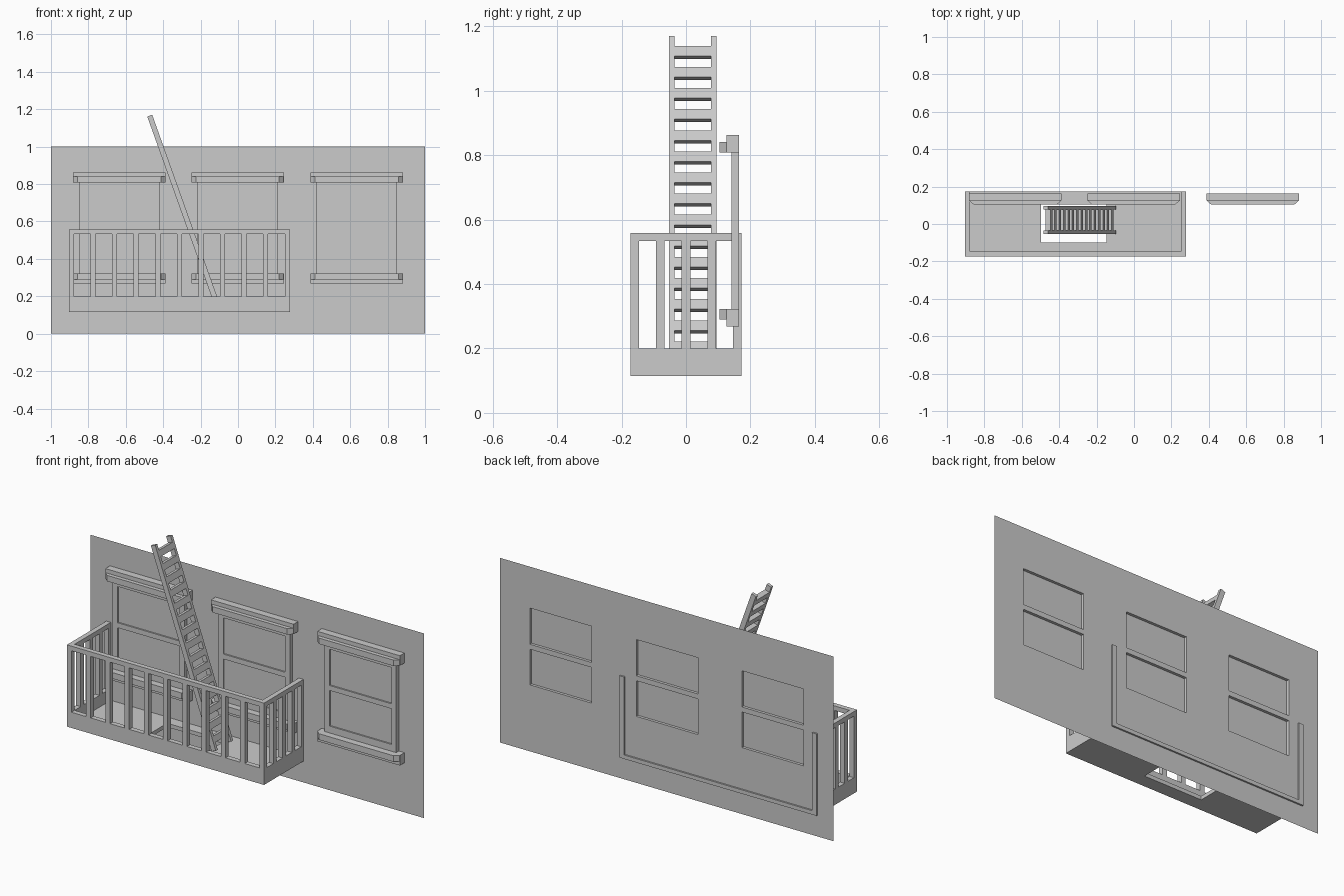
import bpy, bmesh
from math import atan2
from mathutils import Matrix, Vector

if "Cube" in bpy.data.objects:
    bpy.data.objects.remove(bpy.data.objects["Cube"])


def finish(name, bm):
    bmesh.ops.recalc_face_normals(bm, faces=bm.faces[:])
    me = bpy.data.meshes.new(name)
    bm.to_mesh(me)
    bm.free()
    ob = bpy.data.objects.new(name, me)
    bpy.context.collection.objects.link(ob)
    return ob


def add_box(bm, x, y, z):
    """Box from (min, max) ranges."""
    mid = Vector([(a + b) / 2 for a, b in (x, y, z)])
    size = [b - a for a, b in (x, y, z)]
    bmesh.ops.create_cube(bm, size=1, matrix=Matrix.Translation(mid) @ Matrix.Diagonal((*size, 1)))


def sheet(name, us, vs, holes, place, thickness=0):
    """Flat grid sheet with some cells left open, optionally thickened about its mid plane."""
    bm = bmesh.new()
    grid = [[bm.verts.new(place(u, v)) for v in vs] for u in us]
    for i in range(len(us) - 1):
        for j in range(len(vs) - 1):
            if (i, j) not in holes:
                bm.faces.new((grid[i][j], grid[i + 1][j], grid[i + 1][j + 1], grid[i][j + 1]))
    loose = [v for v in bm.verts if not v.link_faces]
    bmesh.ops.delete(bm, geom=loose, context='VERTS')
    ob = finish(name, bm)
    if thickness:
        mod = ob.modifiers.new("thickness", 'SOLIDIFY')
        mod.thickness = thickness
        mod.offset = 0
    return ob


WALL_Y = 0.164
CENTRES = (-0.635, -0.002, 0.635)
FRAME_W, PANE_W = 0.2145, 0.185

# facade wall with three window openings
wall_x = [-1] + [c + s * FRAME_W for c in CENTRES for s in (-1, 1)] + [1]
sheet("wall", wall_x, [0, 0.32, 0.81, 1], {(1, 1), (3, 1), (5, 1)},
      lambda u, v: (u, WALL_Y, v))


def ledge(name, cx, z_box, z_lip):
    """Lintel or sill: a slab with a narrower chamfered lip in front."""
    bm = bmesh.new()
    add_box(bm, (cx - 0.2475, cx + 0.2475), (0.125, WALL_Y), z_box)
    outline = [(-0.2475, 0.126), (0.2475, 0.126), (0.2225, 0.104), (-0.2225, 0.104)]
    face = bm.faces.new([bm.verts.new((cx + x, y, z_lip[0])) for x, y in outline])
    ext = bmesh.ops.extrude_face_region(bm, geom=[face])["geom"]
    bmesh.ops.translate(bm, vec=(0, 0, z_lip[1] - z_lip[0]),
                        verts=[g for g in ext if isinstance(g, bmesh.types.BMVert)])
    bm.faces.new([v for v in face.verts][::-1]) if not face.is_valid else None
    finish(name, bm)


# windows: frame, glass, lintel and sill
for n, c in enumerate(CENTRES, 1):
    sheet(f"window_frame_{n}", [c - FRAME_W, c - PANE_W, c + PANE_W, c + FRAME_W],
          [0.32, 0.36, 0.553, 0.58, 0.776, 0.81], {(1, 1), (1, 3)},
          lambda u, v: (u, 0.1525, v), 0.023)
    sheet(f"window_glass_{n}", [c - PANE_W, c + PANE_W], [0.36, 0.776], set(),
          lambda u, v: (u, 0.149, v))
    ledge(f"lintel_{n}", c, (0.809, 0.863), (0.809, 0.841))
    ledge(f"sill_{n}", c, (0.268, 0.323), (0.29, 0.323))

# balcony floor with ladder hatch
X0, X1, Y0, Y1, T = -0.904, 0.277, -0.173, 0.173, 0.027
sheet("balcony_floor", [X0 + T, -0.498, -0.147, X1 - T], [Y0 + T, -0.098, 0.105, Y1],
      {(1, 1)}, lambda u, v: (u, v, 0.1255), 0.021)

# balcony kerb and handrail run around three sides
for name, z in (("balcony_kerb", (0.115, 0.2)), ("balcony_handrail", (0.533, 0.558))):
    bm = bmesh.new()
    add_box(bm, (X0, X1), (Y0, Y0 + T), z)
    for x in (X0, X1 - T):
        add_box(bm, (x, x + T), (Y0 + T, Y1), z)
    finish(name, bm)

# balcony balusters
bm = bmesh.new()
for i in range(11):
    x = X0 + i * (X1 - T - X0) / 10
    add_box(bm, (x, x + T), (Y0, Y0 + T), (0.2, 0.533))
for x in (X0, X1 - T):
    for i in range(1, 5):
        y = Y0 + i * (Y1 - T - Y0) / 4
        add_box(bm, (x, x + T), (y, y + T), (0.2, 0.533))
finish("balcony_balusters", bm)

# leaning ladder, built upright below its top point then tilted
LENGTH, D = 1.08, 0.014
tilt = Matrix.Translation((-0.472, 0.021, 1.166)) @ Matrix.Rotation(-atan2(0.357, 1), 4, 'Y')
bm = bmesh.new()
for y in (-0.074, 0.057):
    add_box(bm, (-D, D), (y, y + 0.017), (-LENGTH, 0))
finish("ladder_rails", bm).matrix_world = tilt
bm = bmesh.new()
for i in range(15):
    s = 0.033 + i * 0.0696
    add_box(bm, (-D, D), (-0.057, 0.057), (-s - 0.033, -s))
finish("ladder_rungs", bm).matrix_world = tilt
